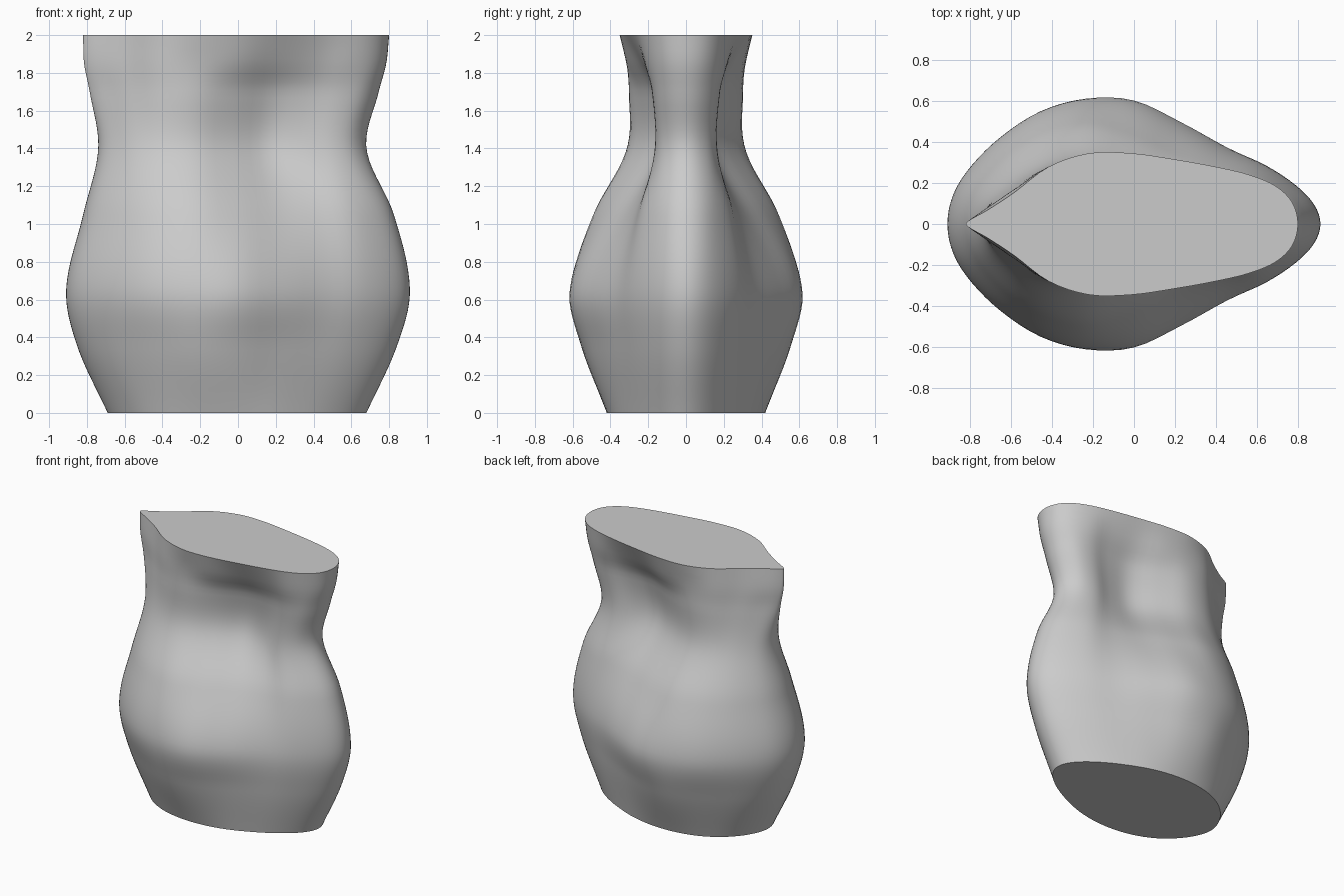
import bpy, bmesh, math

if "Cube" in bpy.data.objects:
    bpy.data.objects.remove(bpy.data.objects["Cube"])

# Sections: height, x min, x max, half-widths from the pinched lip (-x) to the grip (+x)
SECTIONS = [
    (0.00, -.69, .68, (.10, .21, .31, .38, .415, .415, .38, .315, .24, .16, .08)),
    (0.35, -.85, .84, (.13, .26, .38, .485, .55, .535, .45, .355, .27, .18, .09)),
    (0.65, -.91, .91, (.15, .29, .43, .55, .61, .60, .49, .37, .285, .19, .095)),
    (1.05, -.82, .825, (.13, .25, .37, .46, .49, .43, .33, .27, .24, .17, .09)),
    (1.40, -.74, .68, (.09, .17, .25, .305, .305, .23, .14, .14, .165, .14, .075)),
    (1.70, -.785, .745, (.04, .10, .19, .28, .30, .24, .16, .16, .18, .155, .085)),
    (1.85, -.815, .785, (.03, .085, .17, .28, .315, .30, .24, .22, .215, .17, .095)),
    (2.00, -.82, .80, (.025, .07, .155, .28, .345, .345, .315, .28, .24, .185, .105)),
]
ZS = [s[0] for s in SECTIONS]
STEPS, ROWS = 4, 48


def hermite(a, b, ma, mb, t):
    t2, t3 = t * t, t * t * t
    return (2*t3 - 3*t2 + 1)*a + (t3 - 2*t2 + t)*ma + (3*t2 - 2*t3)*b + (t3 - t2)*mb


def at_height(vals, z):
    """Smooth interpolation of one value over the section heights."""
    n = len(ZS)
    i = max(k for k in range(n - 1) if ZS[k] <= z + 1e-9)

    def slope(k):
        a, b = max(k - 1, 0), min(k + 1, n - 1)
        return (vals[b] - vals[a]) / (ZS[b] - ZS[a])
    h = ZS[i + 1] - ZS[i]
    return hermite(vals[i], vals[i + 1], slope(i) * h, slope(i + 1) * h, (z - ZS[i]) / h)


def ring(z):
    """Closed, mirrored outline at height z."""
    x0 = at_height([s[1] for s in SECTIONS], z)
    x1 = at_height([s[2] for s in SECTIONS], z)
    half = [0] + [at_height([s[3][k] for s in SECTIONS], z) for k in range(11)] + [0]
    pts = [((x0 + x1) / 2 - (x1 - x0) / 2 * math.cos(math.pi * k / 12), -half[k]) for k in range(13)]
    pts += [(x, -y) for x, y in pts[11:0:-1]]
    n, out = len(pts), []
    for k in range(n):
        p, a, b, c = (pts[(k + d) % n] for d in (-1, 0, 1, 2))
        for s in range(STEPS):
            out.append([hermite(a[j], b[j], (b[j] - p[j]) / 2, (c[j] - a[j]) / 2, s / STEPS)
                        for j in (0, 1)])
    return out


# Solid pitcher body, lofted through the sections and capped flat
bm = bmesh.new()
rings = []
for r in range(ROWS + 1):
    z = 2 * r / ROWS
    rings.append([bm.verts.new((x, y, z)) for x, y in ring(z)])
for lo, hi in zip(rings, rings[1:]):
    for k in range(len(lo)):
        m = (k + 1) % len(lo)
        bm.faces.new((lo[k], lo[m], hi[m], hi[k]))
bm.faces.new(rings[0][::-1])
bm.faces.new(rings[-1])
bmesh.ops.recalc_face_normals(bm, faces=bm.faces)
mesh = bpy.data.meshes.new("pitcher_body")
bm.to_mesh(mesh)
bm.free()
body = bpy.data.objects.new("pitcher_body", mesh)
bpy.context.collection.objects.link(body)
bpy.context.view_layer.objects.active = body
body.select_set(True)
bpy.ops.object.shade_smooth_by_angle(angle=math.radians(40))
